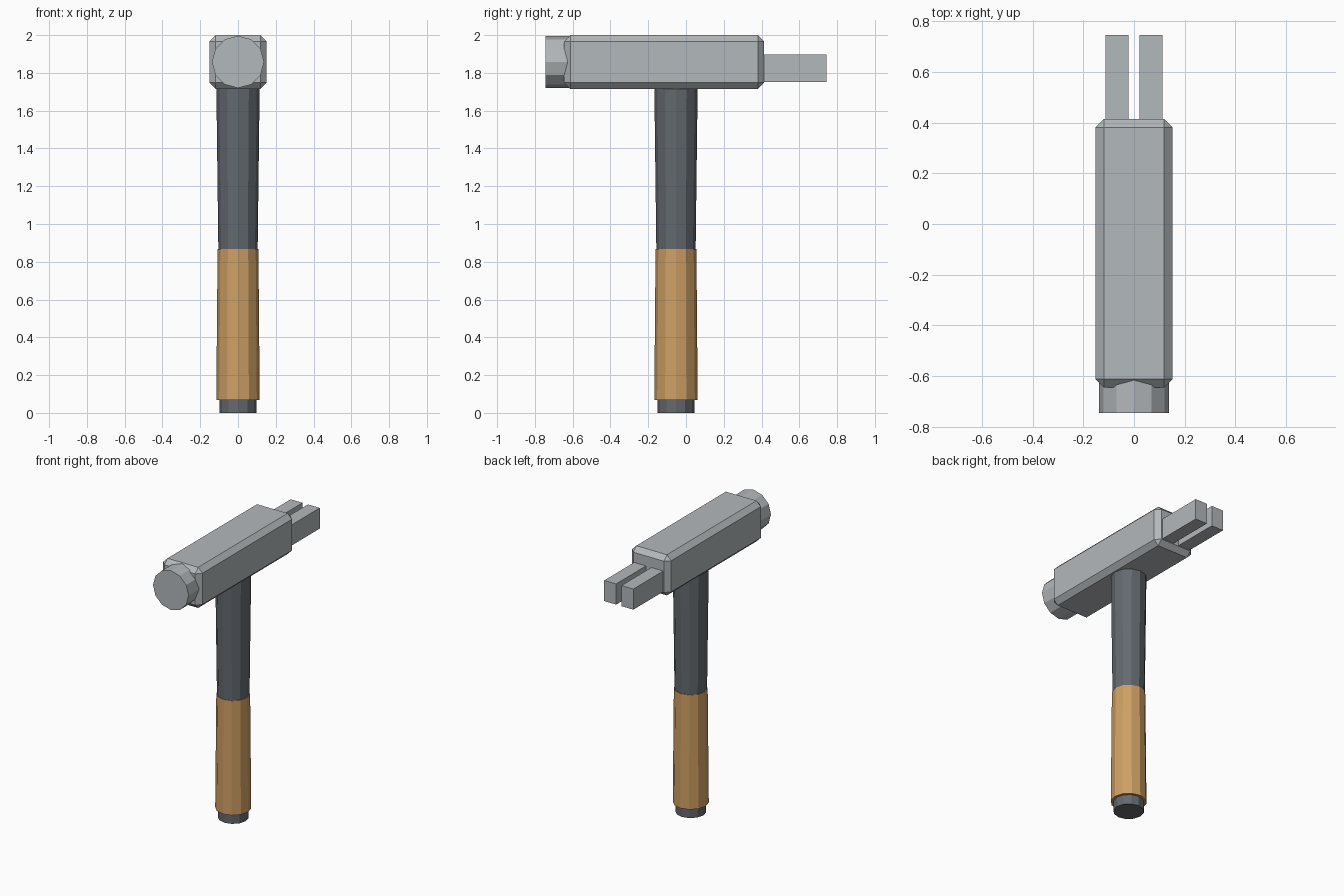
import bpy
import bmesh
from mathutils import Matrix, Vector

default = bpy.data.objects.get("Cube")
if default:
    bpy.data.objects.remove(default, do_unlink=True)


def material(name, rgb):
    m = bpy.data.materials.new(name)
    m.use_nodes = True
    m.diffuse_color = (*rgb, 1)
    m.node_tree.nodes["Principled BSDF"].inputs["Base Color"].default_value = (*rgb, 1)
    return m


STEEL = material("light steel", (0.45, 0.48, 0.50))
DARK = material("dark grey", (0.125, 0.142, 0.158))
WOOD = material("tan grip", (0.62, 0.35, 0.125))


def finish(bm, name, mat):
    bmesh.ops.recalc_face_normals(bm, faces=bm.faces)
    mesh = bpy.data.meshes.new(name)
    bm.to_mesh(mesh)
    bm.free()
    mesh.materials.append(mat)
    obj = bpy.data.objects.new(name, mesh)
    bpy.context.collection.objects.link(obj)
    return obj


def box(name, low, high, mat, chamfer=0):
    low, high = Vector(low), Vector(high)
    bm = bmesh.new()
    bmesh.ops.create_cube(bm, size=1, matrix=Matrix.Translation((low + high) / 2)
                          @ Matrix.Diagonal((*(high - low), 1)))
    if chamfer:
        bmesh.ops.bevel(bm, geom=bm.edges[:], offset=chamfer, segments=1,
                        affect='EDGES')
    return finish(bm, name, mat)


def rod(name, start, end, r_start, r_end, mat):
    """Twelve-sided tapered rod between two points."""
    start, end = Vector(start), Vector(end)
    axis = end - start
    turn = Vector((0, 0, 1)).rotation_difference(axis).to_matrix().to_4x4()
    bm = bmesh.new()
    bmesh.ops.create_cone(bm, cap_ends=True, segments=12, radius1=r_start,
                          radius2=r_end, depth=axis.length,
                          matrix=Matrix.Translation((start + end) / 2) @ turn)
    return finish(bm, name, mat)


# Handle, stacked along one vertical axis
HY = -0.053
rod("handle_end", (0, HY, 0), (0, HY, 0.08), 0.098, 0.098, DARK)
rod("grip", (0, HY, 0.068), (0, HY, 0.868), 0.115, 0.108, WOOD)
rod("handle_shaft", (0, HY, 0.86), (0, HY, 1.75), 0.104, 0.115, DARK)

# Chamfered head block and striking face
box("head", (-0.152, -0.645, 1.715), (0.152, 0.414, 2.0), STEEL, 0.033)
rod("striking_face", (0, -0.745, 1.858), (0, -0.55, 1.858), 0.138, 0.138, STEEL)

# Pair of claw prongs at the back
for side, name in ((1, "left_claw"), (-1, "right_claw")):
    xs = sorted((side * 0.021, side * 0.113))
    box(name, (xs[0], 0.36, 1.752), (xs[1], 0.745, 1.897), STEEL)
